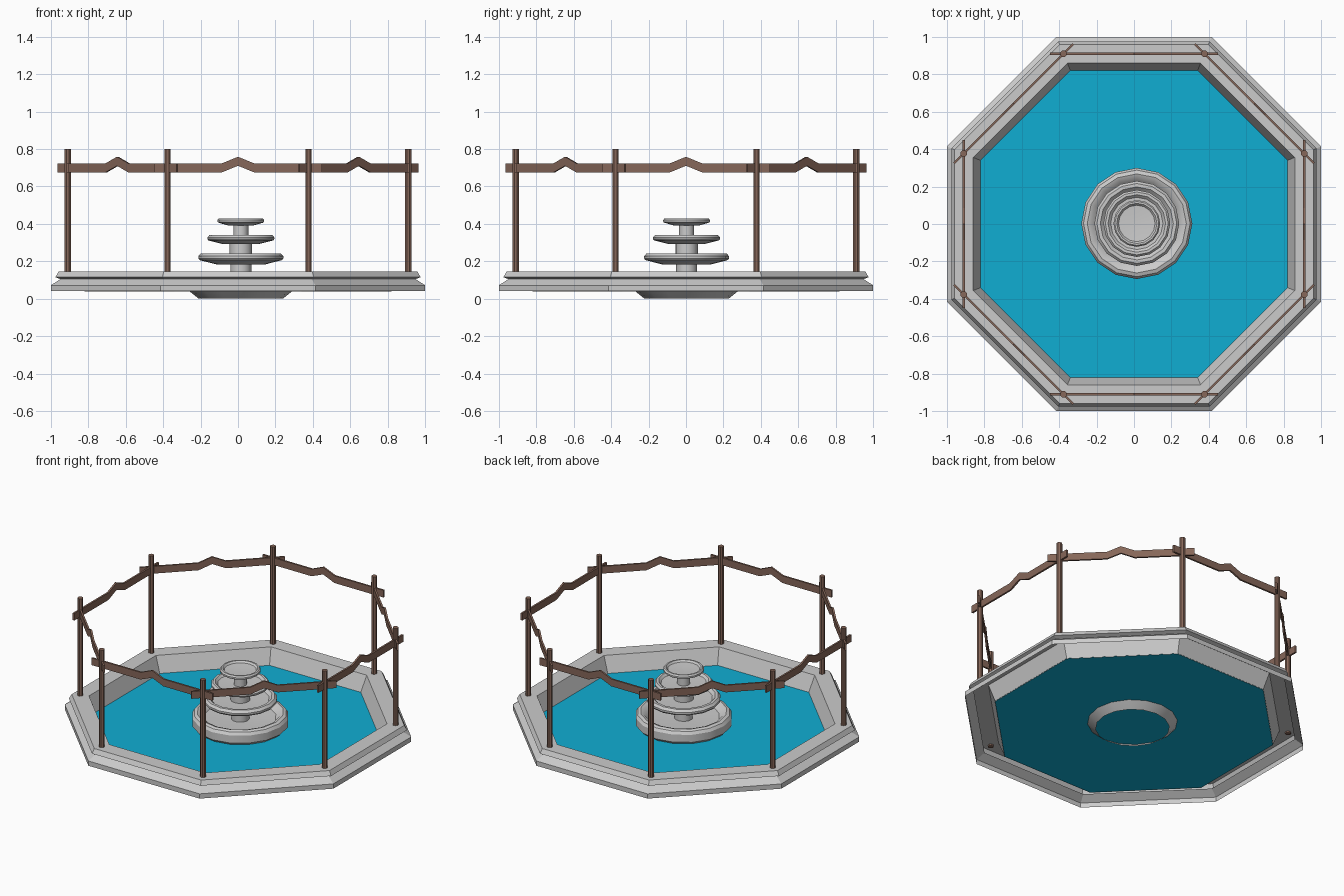
import bpy, bmesh, math

if "Cube" in bpy.data.objects:
    bpy.data.objects.remove(bpy.data.objects["Cube"])

def material(name, rgb):
    m = bpy.data.materials.new(name)
    m.diffuse_color = (*rgb, 1)
    m.use_nodes = True
    m.node_tree.nodes["Principled BSDF"].inputs["Base Color"].default_value = m.diffuse_color
    return m

wood = material("wood", (0.24, 0.135, 0.1))
blue = material("water", (0.005, 0.42, 0.65))

def finish(bm, name, mat=None, smooth=False):
    me = bpy.data.meshes.new(name)
    bm.to_mesh(me)
    bm.free()
    ob = bpy.data.objects.new(name, me)
    bpy.context.collection.objects.link(ob)
    if mat:
        me.materials.append(mat)
    if smooth:
        bpy.context.view_layer.objects.active = ob
        ob.select_set(True)
        bpy.ops.object.shade_smooth_by_angle(angle=math.radians(30))
        ob.select_set(False)
    return ob

def lathe(name, profile, n, phase=0, centre=(0, 0), cap=(False, False), mat=None, smooth=False):
    """Revolve (radius, z) points, listed from the outer bottom upward."""
    bm = bmesh.new()
    rings = [[bm.verts.new((centre[0] + r * math.cos(phase + 2 * math.pi * i / n),
                            centre[1] + r * math.sin(phase + 2 * math.pi * i / n), z))
              for i in range(n)] for r, z in profile]
    for a, b in zip(rings, rings[1:]):
        for i in range(n):
            j = (i + 1) % n
            bm.faces.new((a[i], a[j], b[j], b[i]))
    if cap[0]:
        bm.faces.new(rings[0][::-1])
    if cap[1]:
        bm.faces.new(rings[-1])
    return finish(bm, name, mat, smooth)

# Octagonal stone rim, open underneath
K = 1 / math.cos(math.pi / 8)
rim = [(1.0, .04), (1.0, .072), (.95, .105), (.976, .115), (.96, .145), (.86, .145), (.82, .038)]
lathe("basin_rim", [(r * K, z) for r, z in rim], 8, math.pi / 8)

# Water surface
bm = bmesh.new()
bm.faces.new([bm.verts.new((.822 * K * math.cos(a), .822 * K * math.sin(a), .04))
              for a in [math.pi / 8 + i * math.pi / 4 for i in range(8)]])
finish(bm, "water", blue)

# Fountain: base bowl, stacked dishes and the columns between them
C = (.015, .003)
lathe("fountain_base", [(.225, 0), (.275, .04), (.297, .06), (.297, .11), (.285, .128), (.265, .135),
                        (.245, .128), (.22, .10), (.055, .09)], 16, 0, C, (False, True), smooth=True)

def dish(name, r, z0, z1, neck):
    h = z1 - z0
    lathe(name, [(neck, z0), (r * .55, z0), (r * .97, z0 + h * .4), (r, z0 + h * .55), (r, z0 + h * .75),
                 (r * .94, z1), (r * .86, z1), (r * .78, z1 - h * .3), (r * .3, z1 - h * .4)],
          16, 0, C, (True, True), smooth=True)

dish("lower_dish", .227, .182, .243, .055)
dish("middle_dish", .179, .293, .34, .055)
dish("top_dish", .125, .392, .43, .038)
for name, r, z0, z1 in (("lower_column", .056, .08, .19), ("middle_column", .06, .2, .3),
                        ("upper_column", .04, .31, .4)):
    lathe(name, [(r, z0), (r, z1)], 16, 0, C, (True, True), smooth=True)

# Fence: a post at each corner, a kinked plank rail along each side
A = .91
path = [(-.45, .7), (-.085, .7), (0, .735), (.085, .7), (.45, .7)]
for i in range(8):
    a = math.pi / 8 + i * math.pi / 4
    p = (A * K * math.cos(a), A * K * math.sin(a))
    lathe(f"post_{i + 1}", [(.018, .135), (.018, .8)], 8, a, p, (True, True), wood)

    t, h = .006, .024
    bm = bmesh.new()
    sections = [[bm.verts.new((x, A + dy, z + dz)) for dy, dz in ((-t, -h), (t, -h), (t, h), (-t, h))]
                for x, z in path]
    for s, e in zip(sections, sections[1:]):
        for k in range(4):
            m = (k + 1) % 4
            bm.faces.new((s[k], s[m], e[m], e[k]))
    bm.faces.new(sections[0])
    bm.faces.new(sections[-1])
    bmesh.ops.recalc_face_normals(bm, faces=bm.faces)
    finish(bm, f"rail_{i + 1}", wood).rotation_euler.z = i * math.pi / 4
